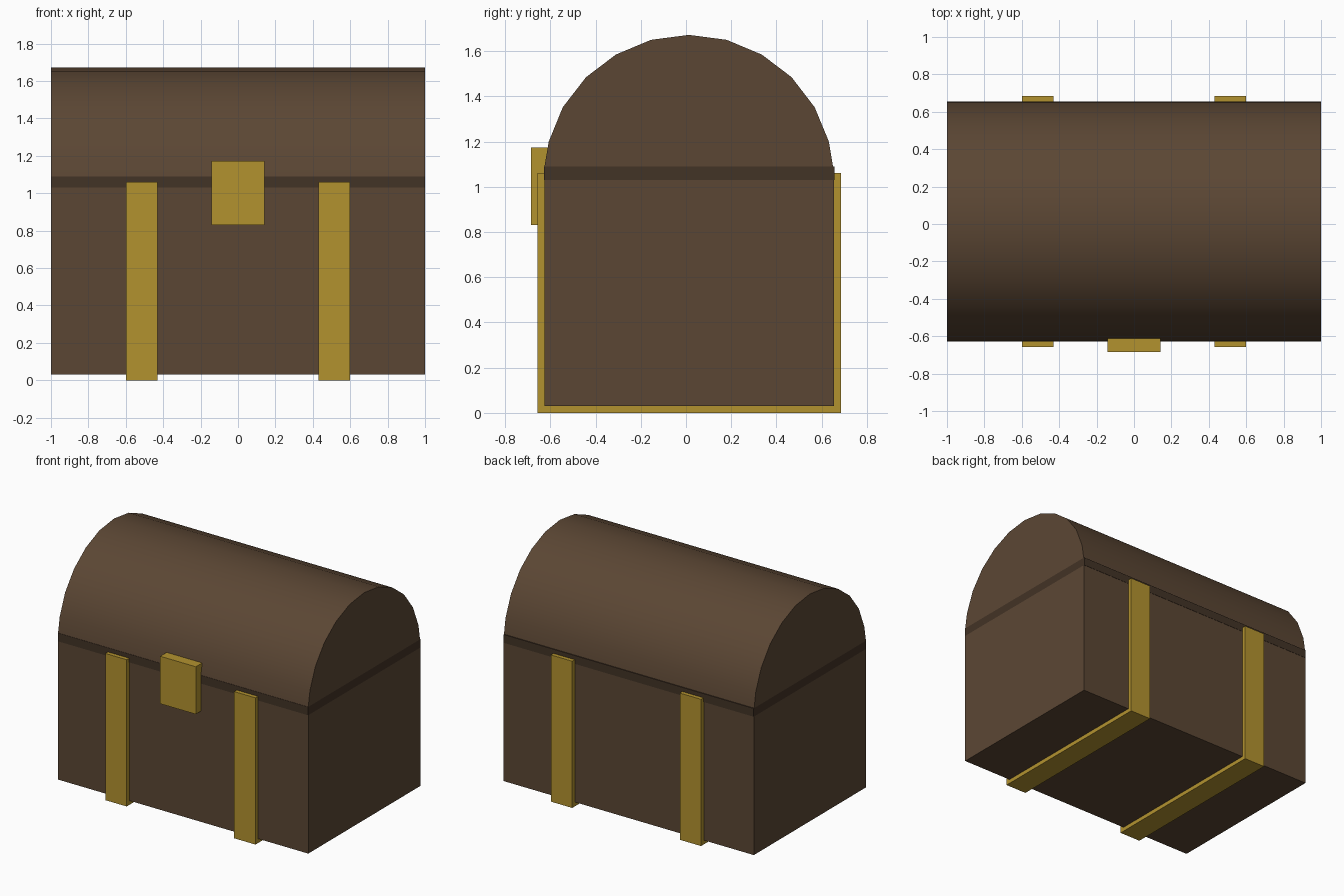
import bpy, bmesh

if "Cube" in bpy.data.objects:
    bpy.data.objects.remove(bpy.data.objects["Cube"])


def material(name, color):
    m = bpy.data.materials.new(name)
    m.diffuse_color = (*color, 1)
    m.use_nodes = True
    m.node_tree.nodes["Principled BSDF"].inputs["Base Color"].default_value = m.diffuse_color
    return m


WOOD = material("wood", (0.105, 0.062, 0.034))
DARK = material("dark_wood", (0.055, 0.033, 0.019))
BRASS = material("brass", (0.45, 0.29, 0.028))


def extrude(name, profile, x0, x1, mat, smooth=False):
    """Extrude a (y, z) profile along x into a closed solid."""
    bm = bmesh.new()
    face = bm.faces.new([bm.verts.new((x0, y, z)) for y, z in profile])
    res = bmesh.ops.extrude_face_region(bm, geom=[face], use_keep_orig=True)
    verts = [v for v in res["geom"] if isinstance(v, bmesh.types.BMVert)]
    bmesh.ops.translate(bm, verts=verts, vec=(x1 - x0, 0, 0))
    bmesh.ops.recalc_face_normals(bm, faces=bm.faces)
    me = bpy.data.meshes.new(name)
    bm.to_mesh(me)
    bm.free()
    me.materials.append(mat)
    ob = bpy.data.objects.new(name, me)
    bpy.context.collection.objects.link(ob)
    if smooth:
        bpy.ops.object.select_all(action='DESELECT')
        ob.select_set(True)
        bpy.context.view_layer.objects.active = ob
        bpy.ops.object.shade_smooth_by_angle(angle=0.7)
    return ob


def rect(y0, y1, z0, z1):
    return [(y0, z0), (y1, z0), (y1, z1), (y0, z1)]


# Chest body and the dark rim under the lid
extrude("body", rect(-0.626, 0.654, 0.03, 1.03), -1, 1, WOOD)
extrude("rim", rect(-0.628, 0.656, 1.03, 1.09), -1, 1, DARK)

# Rounded lid
arch = [(-0.626, 1.09), (-0.607, 1.2), (-0.545, 1.352), (-0.442, 1.485),
        (-0.31, 1.585), (-0.155, 1.65), (0.013, 1.672), (0.18, 1.65),
        (0.335, 1.585), (0.467, 1.485), (0.569, 1.352), (0.632, 1.2),
        (0.65, 1.09)]
extrude("lid", arch, -1, 1, WOOD, smooth=True)

# U-shaped straps wrapping front, bottom and back
strap = [(-0.657, 1.06), (-0.657, 0), (0.685, 0), (0.685, 1.06),
         (0.652, 1.06), (0.652, 0.032), (-0.624, 0.032), (-0.624, 1.06)]
for side, x in (("left", -0.515), ("right", 0.515)):
    extrude(side + "_strap", strap, x - 0.085, x + 0.085, BRASS)

# Lock plate
extrude("lock", rect(-0.685, -0.605, 0.83, 1.173), -0.142, 0.142, BRASS)
